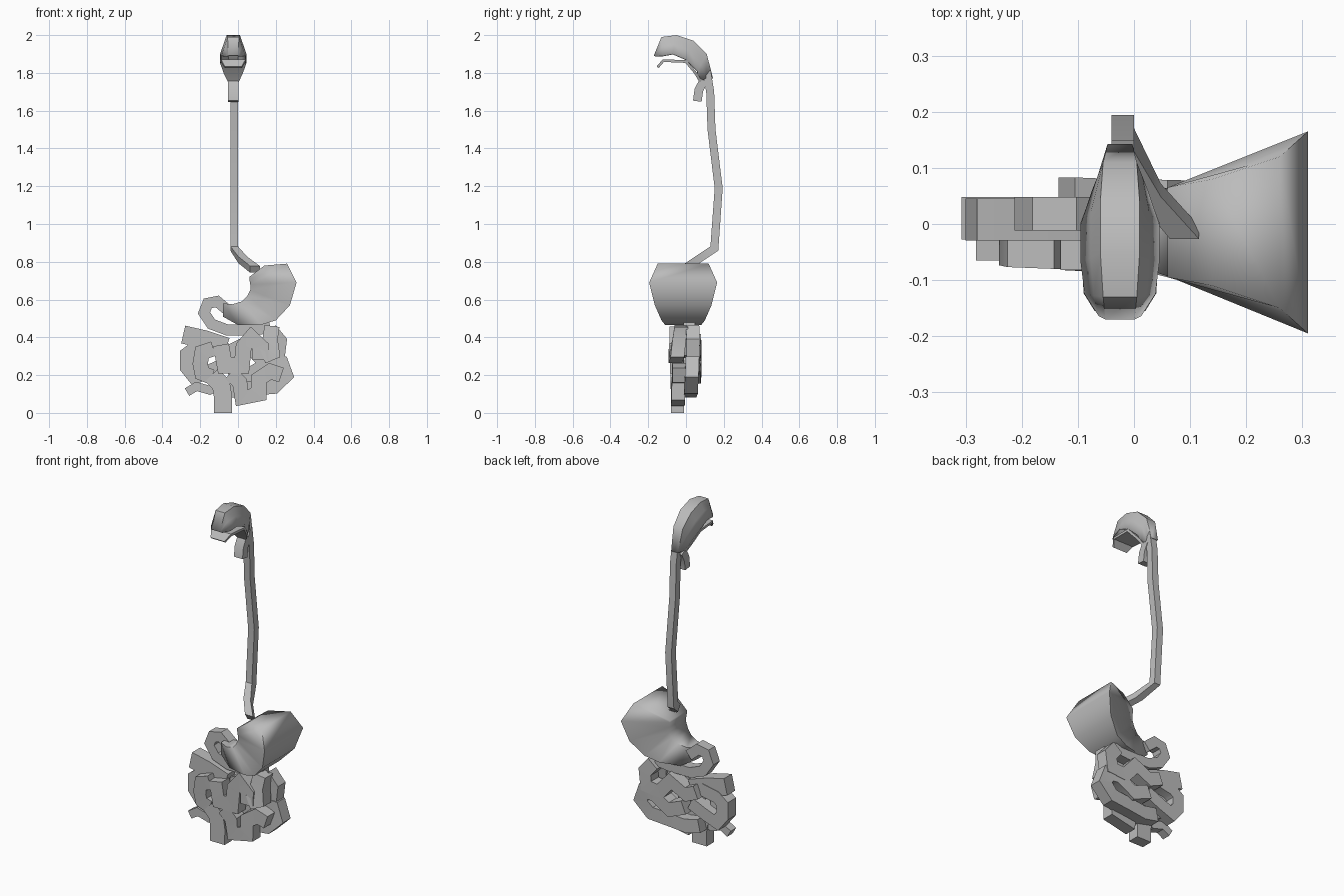
import bpy
import bmesh
import math
from mathutils import Vector

cube = bpy.data.objects.get("Cube")
if cube:
    bpy.data.objects.remove(cube, do_unlink=True)

SCALE = 0.01  # coordinates below are in hundredths
X_AXIS = Vector((1, 0, 0))
Y_AXIS = Vector((0, 1, 0))

grey = bpy.data.materials.new("plain grey")
grey.use_nodes = True
grey_value = (0.5, 0.5, 0.5, 1)
grey.diffuse_color = grey_value
grey.node_tree.nodes["Principled BSDF"].inputs["Base Color"].default_value = grey_value


def loft(name, rings, closed=True, smooth=35):
    """Skin a list of equal-length rings; closed rings also get end caps."""
    bm = bmesh.new()
    loops = [[bm.verts.new(Vector(point) * SCALE) for point in ring] for ring in rings]
    count = len(loops[0])
    for first, second in zip(loops, loops[1:]):
        for i in range(count if closed else count - 1):
            j = (i + 1) % count
            bm.faces.new((first[i], first[j], second[j], second[i]))
    if closed:
        bm.faces.new(loops[0])
        bm.faces.new(loops[-1])
    bmesh.ops.recalc_face_normals(bm, faces=bm.faces)
    mesh = bpy.data.meshes.new(name)
    bm.to_mesh(mesh)
    bm.free()
    mesh.materials.append(grey)
    obj = bpy.data.objects.new(name, mesh)
    bpy.context.collection.objects.link(obj)
    bpy.ops.object.select_all(action='DESELECT')
    obj.select_set(True)
    bpy.context.view_layer.objects.active = obj
    bpy.ops.object.shade_smooth_by_angle(angle=math.radians(smooth))
    return obj


def tube(name, path, side, wide, thick):
    """Sweep a rectangular section along a path, mitred at the bends."""
    points = [Vector(point) for point in path]
    widths = wide if isinstance(wide, list) else [wide] * len(points)
    rings = []
    for i, point in enumerate(points):
        before = (point - points[i - 1]).normalized() if i else None
        after = (points[i + 1] - point).normalized() if i + 1 < len(points) else None
        before = before or after
        after = after or before
        tangent = (before + after).normalized()
        stretch = min(1.35, 1 / max(tangent.dot(after), 0.1))
        normal = tangent.cross(side).normalized() * thick * stretch
        across = side * widths[i]
        rings.append([point + across + normal, point - across + normal,
                      point - across - normal, point + across - normal])
    return loft(name, rings)


def coil(name, start_depth, end_depth, flat_path, wide, thick):
    """Gut section winding upright while drifting from one depth to another."""
    step = (end_depth - start_depth) / (len(flat_path) - 1)
    path = [(x, start_depth + step * i, z) for i, (x, z) in enumerate(flat_path)]
    return tube(name, path, Y_AXIS, wide, thick)


# Mouth roof: arched shell, closed at the lip, running back to the throat
# station: lower y, lower z, lower half width, upper y, upper z, upper half width
mouth_x = -2.5
stations = [
    (-16.4, 188.8, 3.8, -17, 189.2, 2.6),
    (-12.5, 189, 6.3, -13, 199, 3),
    (-7, 190, 7, -5, 200, 3.5),
    (0, 187, 7, 4, 197, 3.5),
    (6, 181, 5, 11, 190, 3),
    (7, 176, 2.6, 14.3, 177, 2.2),
]
arches = []
for low_y, low_z, low_w, top_y, top_z, top_w in stations:
    half = [(low_w, low_y, low_z),
            ((low_w + top_w) / 2, (low_y + top_y) / 2, (low_z + top_z) / 2),
            (top_w, top_y, top_z)]
    arches.append([(mouth_x - w, y, z) for w, y, z in half] +
                  [(mouth_x + w, y, z) for w, y, z in reversed(half)])
roof = loft("mouth_roof", arches, closed=False)
shell = roof.modifiers.new("Thickness", 'SOLIDIFY')
shell.thickness = 0.008
shell.offset = -1

# Lower jaw, windpipe stub and gullet
jaw = [(-15, 183), (-12, 186.5), (0, 186), (5, 180), (8, 175)]
tube("lower_jaw", [(mouth_x, y, z) for y, z in jaw], X_AXIS, [4.5, 6.5, 7, 5, 2.6], 0.7)
stub = [(9.5, 176), (6.8, 171), (6, 165)]
tube("windpipe_stub", [(mouth_x, y, z) for y, z in stub], X_AXIS, 2.8, 2.3)
gullet = [(-2, 11, 181), (-2, 12.8, 170), (-2, 13.5, 150), (-2, 17.3, 119),
          (-2, 15, 87), (2.5, 6, 81), (9, -1.5, 76)]
tube("gullet", gullet, X_AXIS, [2, 2, 2, 2, 2, 2.3, 2.6], 2.1)

# Stomach: narrow inner curve flaring to a broad outer curve
# section: inner x, inner z, inner half depth, outer x, outer z, outer half depth
sections = [
    (6, 72, 8, 14, 78, 9.5),
    (6, 71, 8, 26, 79, 13.5),
    (6.5, 68, 8, 31, 69, 18),
    (6.5, 65, 8, 27.5, 57, 15),
    (5, 62, 7.5, 20, 49, 11.5),
    (2, 59, 6.5, 12, 46.5, 9.5),
    (-3, 57.5, 5, 0, 46.5, 6.5),
    (-8, 58, 3, -8, 51, 3),
]
middle = -1.5
loft("stomach", [[(ix, middle - iw, iz), (ix, middle + iw, iz),
                  (ox, middle + ow, oz), (ox, middle - ow, oz)]
                 for ix, iz, iw, ox, oz, ow in sections], smooth=80)

# Loop leaving the stomach
coil("stomach_outlet_loop", 1.8, 1.8,
     [(-5, 54), (-11, 59), (-16, 58), (-18, 53), (-14, 47), (-6, 44), (8, 44), (17, 45)],
     3, 2.9)

# Upper left gut end and the outer bend below it
coil("upper_gut_end", 0.8, 0.8, [(-29, 41.5), (-18, 39), (-6, 35)], 3.7, 4.8)
coil("left_bend", 1, 1,
     [(-13, 36), (-23, 34), (-27, 31), (-27, 24), (-23, 19), (-15, 22), (-6, 26)], 3.8, 3.7)

# Winding gut, front layer
coil("front_left_coil", -3.2, -4.5,
     [(-14, 19), (-19, 21), (-20, 26), (-19, 32), (-13, 34)], 3.5, 4)
coil("front_middle_coil", -4.6, -5.4,
     [(-9, 36), (-7, 25), (2, 25), (3, 35), (7, 40), (12, 35), (12, 28)], 3.6, 4.2)
coil("front_right_coil", -5.6, -2.5, [(13, 30), (18, 32), (17, 39), (18, 46)], 3.6, 4)
coil("front_lower_coil", -4.7, -3.5,
     [(-4, 21), (1, 16), (2, 8), (11, 10), (11, 18), (17, 22), (23, 20)], 3.6, 4)
coil("gut_outlet", -4, -4.5, [(-14, 20), (-9, 15), (-8, 9), (-8, 0)], 3.4, 4.8)
coil("gut_side_branch", -4, -4, [(-27, 11), (-22, 14), (-15, 12), (-9, 15)], 2.5, 2.3)

# Winding gut, back layer
coil("back_upper_coil", 3.5, 4.8,
     [(17, 44), (22, 38), (21, 30), (12, 29), (5, 37), (-5, 32), (-12, 35)], 3.5, 3.8)
coil("back_lower_coil", 4.6, 1.5,
     [(-4, 24), (6, 20), (16, 26), (23, 26), (25.2, 20), (19, 14), (7, 13), (-3, 12), (-12, 14)],
     3.6, 3.9)
